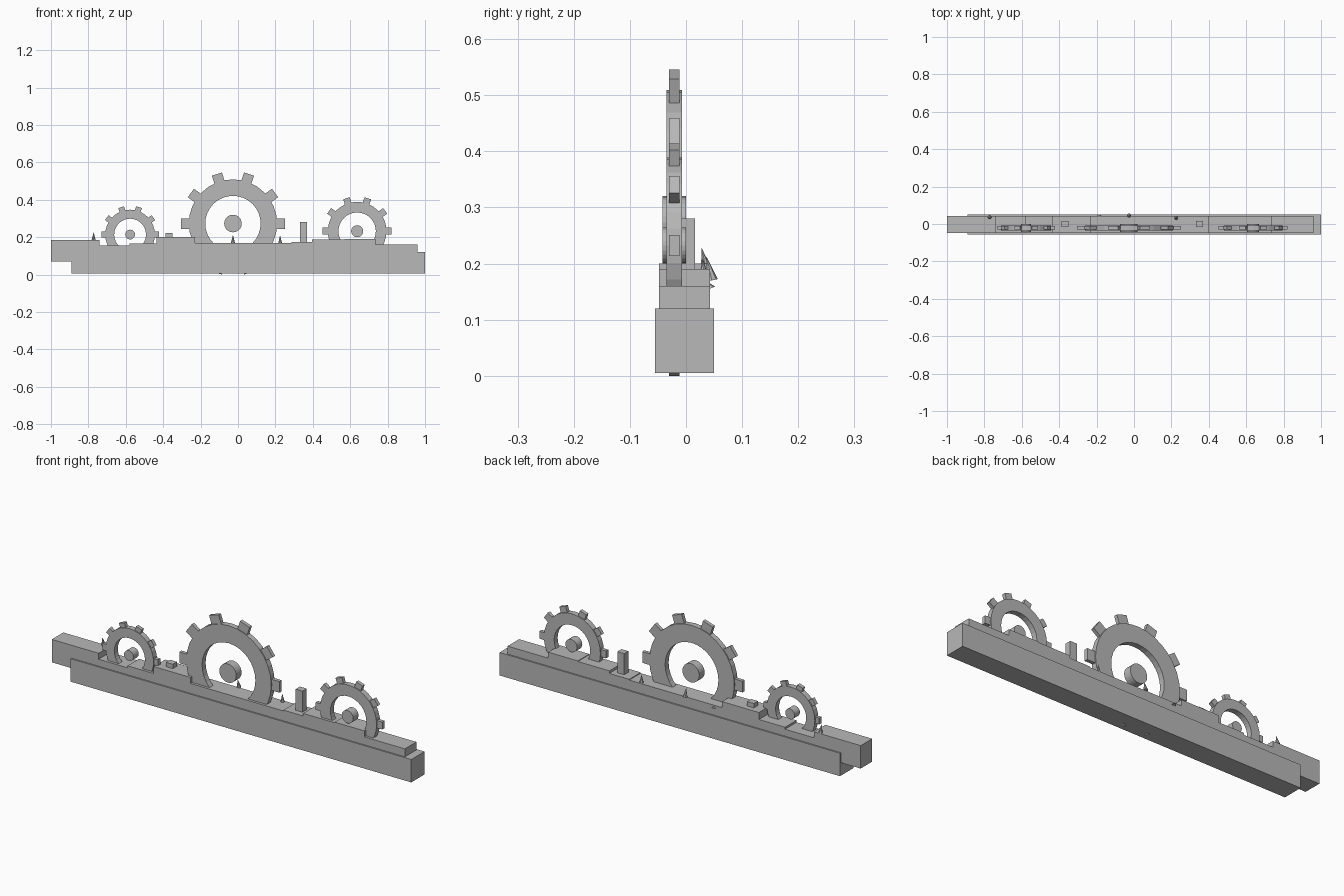
import bpy, bmesh, math
from mathutils import Matrix, Vector

cube = bpy.data.objects.get("Cube")
if cube:
    bpy.data.objects.remove(cube, do_unlink=True)

grey = bpy.data.materials.new("plain_grey")
grey.use_nodes = True
colour = (0.48, 0.48, 0.48, 1)
grey.diffuse_color = colour
grey.node_tree.nodes["Principled BSDF"].inputs["Base Color"].default_value = colour

GEAR_Y = -0.021


def finish(name, bm):
    bmesh.ops.recalc_face_normals(bm, faces=bm.faces)
    mesh = bpy.data.meshes.new(name)
    bm.to_mesh(mesh)
    bm.free()
    mesh.materials.append(grey)
    obj = bpy.data.objects.new(name, mesh)
    bpy.context.collection.objects.link(obj)
    return obj


def add_box(bm, lo, hi, turn=Matrix()):
    lo, hi = Vector(lo), Vector(hi)
    place = Matrix.Translation((lo + hi) / 2) @ Matrix.Diagonal((hi - lo).to_4d())
    bmesh.ops.create_cube(bm, size=1, matrix=turn @ place)


def box(name, lo, hi):
    bm = bmesh.new()
    add_box(bm, lo, hi)
    return finish(name, bm)


def extrude_profile(name, points, y0, y1):
    bm = bmesh.new()
    face = bm.faces.new([bm.verts.new((x, y0, z)) for x, z in points])
    ext = bmesh.ops.extrude_face_region(bm, geom=[face])
    moved = [v for v in ext["geom"] if isinstance(v, bmesh.types.BMVert)]
    bmesh.ops.translate(bm, verts=moved, vec=(0, y1 - y0, 0))
    return finish(name, bm)


def gear(name, x, z, hole, rim, tip, tooth_width, hub, teeth=10, sides=32):
    centre = Matrix.Translation((x, GEAR_Y, z))
    # rim as a square-section ring
    bm = bmesh.new()
    section = [(hole, -0.014), (rim, -0.014), (rim, 0.014), (hole, 0.014)]
    rings = []
    for i in range(sides):
        a = math.tau * i / sides
        rings.append([bm.verts.new((r * math.cos(a), y, r * math.sin(a))) for r, y in section])
    for i, ring in enumerate(rings):
        after = rings[(i + 1) % sides]
        for j in range(4):
            k = (j + 1) % 4
            bm.faces.new((ring[j], ring[k], after[k], after[j]))
    # teeth set into the rim
    half = tooth_width / 2
    for i in range(teeth):
        turn = Matrix.Rotation(math.tau * i / teeth, 4, 'Y')
        add_box(bm, (rim * 0.9, -0.009, -half), (tip, 0.009, half), turn)
    bm.transform(centre)
    finish(name, bm)
    # axle hub floating in the middle
    bm = bmesh.new()
    bmesh.ops.create_cone(bm, cap_ends=True, segments=24, radius1=hub, radius2=hub, depth=0.042,
                          matrix=centre @ Matrix.Rotation(math.pi / 2, 4, 'X'))
    finish(name + "_hub", bm)


def spike(name, base, tip, radius=0.011):
    base, tip = Vector(base), Vector(tip)
    axis = tip - base
    turn = axis.to_track_quat('Z', 'Y').to_matrix().to_4x4()
    bm = bmesh.new()
    bmesh.ops.create_cone(bm, cap_ends=True, segments=8, radius1=radius, radius2=0,
                          depth=axis.length,
                          matrix=Matrix.Translation((base + tip) / 2) @ turn)
    finish(name, bm)


# Base plinth and the stepped slab on it
box("lower_plinth", (-0.89, -0.055, 0.005), (1, 0.05, 0.12))
steps = [(-1, 0.185), (-0.74, 0.155), (-0.58, 0.165), (-0.435, 0.2), (-0.23, 0.17),
         (0.285, 0.174), (0.395, 0.187), (0.57, 0.19), (0.735, 0.16)]
ends = [x for x, z in steps[1:]] + [0.96]
outline = [(-1, 0.07)]
for (x, z), end in zip(steps, ends):
    outline += [(x, z), (end, z)]
outline.append((0.96, 0.07))
extrude_profile("stepped_slab", outline, -0.048, 0.043)

# Gears sunk into the slab
gear("large_gear", -0.027, 0.273, 0.148, 0.236, 0.278, 0.056, 0.047)
gear("small_gear", -0.577, 0.214, 0.085, 0.133, 0.154, 0.032, 0.026)
gear("medium_gear", 0.637, 0.232, 0.1, 0.157, 0.185, 0.037, 0.032)

# Posts between the gears
box("short_post", (-0.388, -0.017, 0.15), (-0.35, 0.016, 0.222))
box("tall_post", (0.332, -0.017, 0.15), (0.37, 0.016, 0.28))

# Spikes along the back edge
spike("spike_outer", (-0.772, 0.037, 0.183), (-0.772, 0.028, 0.228))
spike("spike_fallen", (-0.185, 0.042, 0.155), (-0.185, 0.037, 0.168))
spike("spike_middle", (-0.027, 0.046, 0.17), (-0.027, 0.037, 0.212))
spike("spike_inner", (0.225, 0.032, 0.165), (0.225, 0.03, 0.21))
